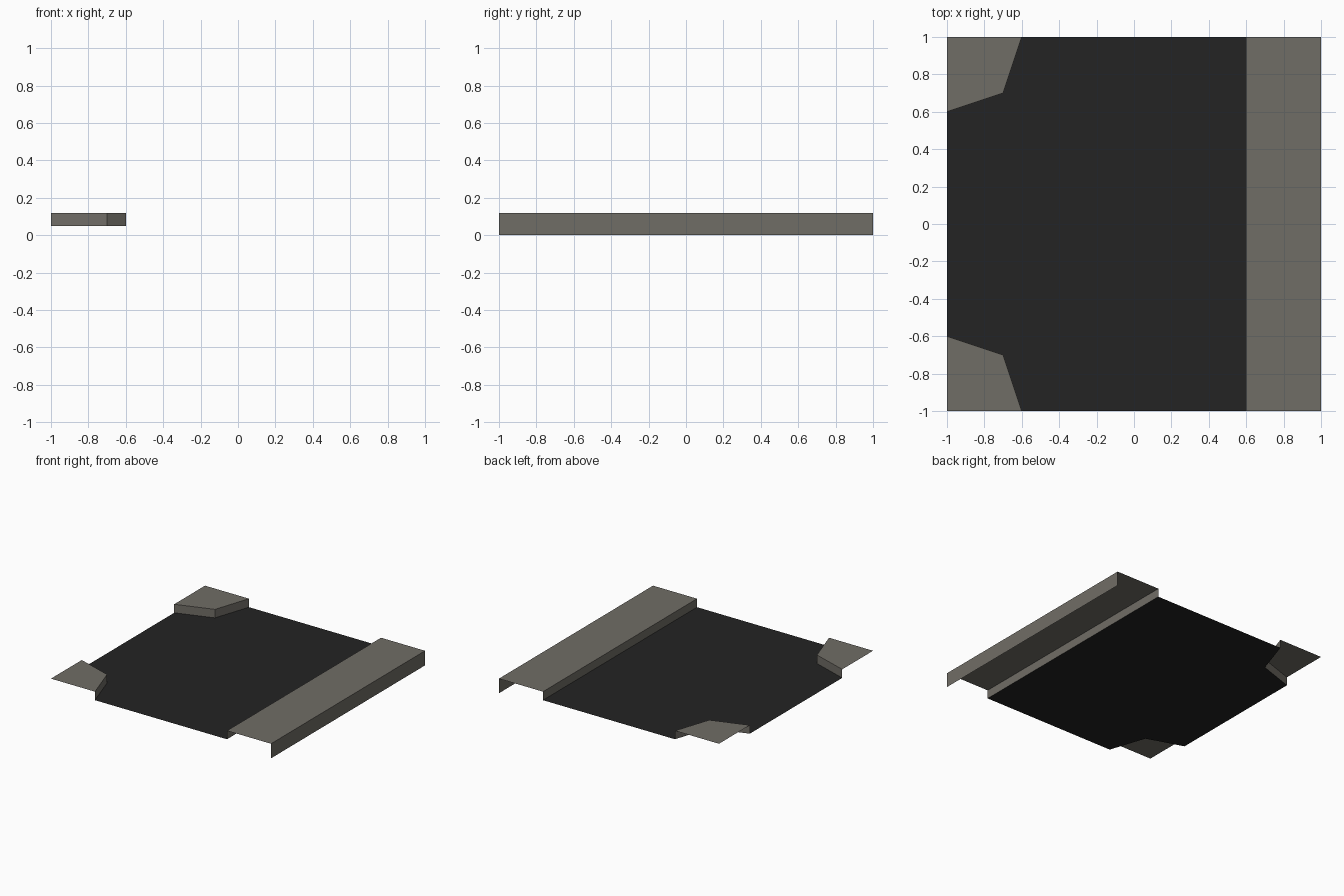
import bpy, bmesh

if "Cube" in bpy.data.objects:
    bpy.data.objects.remove(bpy.data.objects["Cube"])

ROAD_Z, TOP_Z = 0.05, 0.12


def material(name, rgb):
    m = bpy.data.materials.new(name)
    m.diffuse_color = (*rgb, 1)
    m.use_nodes = True
    m.node_tree.nodes["Principled BSDF"].inputs["Base Color"].default_value = m.diffuse_color
    return m


asphalt = material("dark asphalt", (0.017, 0.017, 0.017))
paving = material("warm grey paving", (0.163, 0.153, 0.133))


def slab(name, outline, mat, walls=()):
    """Flat top from (x, y, z) points, plus walls dropped from listed edges.
    walls holds (edge index, bottom z)."""
    bm = bmesh.new()
    top = [bm.verts.new(p) for p in outline]
    bm.faces.new(top)
    for i, z in walls:
        a, b = top[i], top[(i + 1) % len(top)]
        low_a = bm.verts.new((a.co.x, a.co.y, z))
        low_b = bm.verts.new((b.co.x, b.co.y, z))
        bm.faces.new((b, a, low_a, low_b))
    mesh = bpy.data.meshes.new(name)
    bm.to_mesh(mesh)
    bm.free()
    mesh.materials.append(mat)
    ob = bpy.data.objects.new(name, mesh)
    bpy.context.collection.objects.link(ob)
    return ob


# Road surface, notched around the two corner pavements
road = [(-1, -0.6), (-0.7, -0.7), (-0.6, -1), (0.6, -1),
        (0.6, 1), (-0.6, 1), (-0.7, 0.7), (-1, 0.6)]
slab("road", [(x, y, ROAD_Z) for x, y in road], asphalt)

# Straight pavement: kerb on the road side, full-height wall outside
strip = [(0.6, -1), (1, -1), (1, 1), (0.6, 1)]
slab("side_pavement", [(x, y, TOP_Z) for x, y in strip], paving,
     walls=[(1, 0), (3, ROAD_Z)])

# Corner pavements with kerbs on their two inner edges
corner = [(-1, -1), (-0.6, -1), (-0.7, -0.7), (-1, -0.6)]
for label, s in (("front", 1), ("back", -1)):
    pts = [(x, y * s, TOP_Z) for x, y in corner]
    if s < 0:
        # reverse but keep the outer corner first, so normals stay up
        pts = [pts[0]] + pts[:0:-1]
    slab(label + "_corner_pavement", pts, paving,
         walls=[(1, ROAD_Z), (2, ROAD_Z)])
